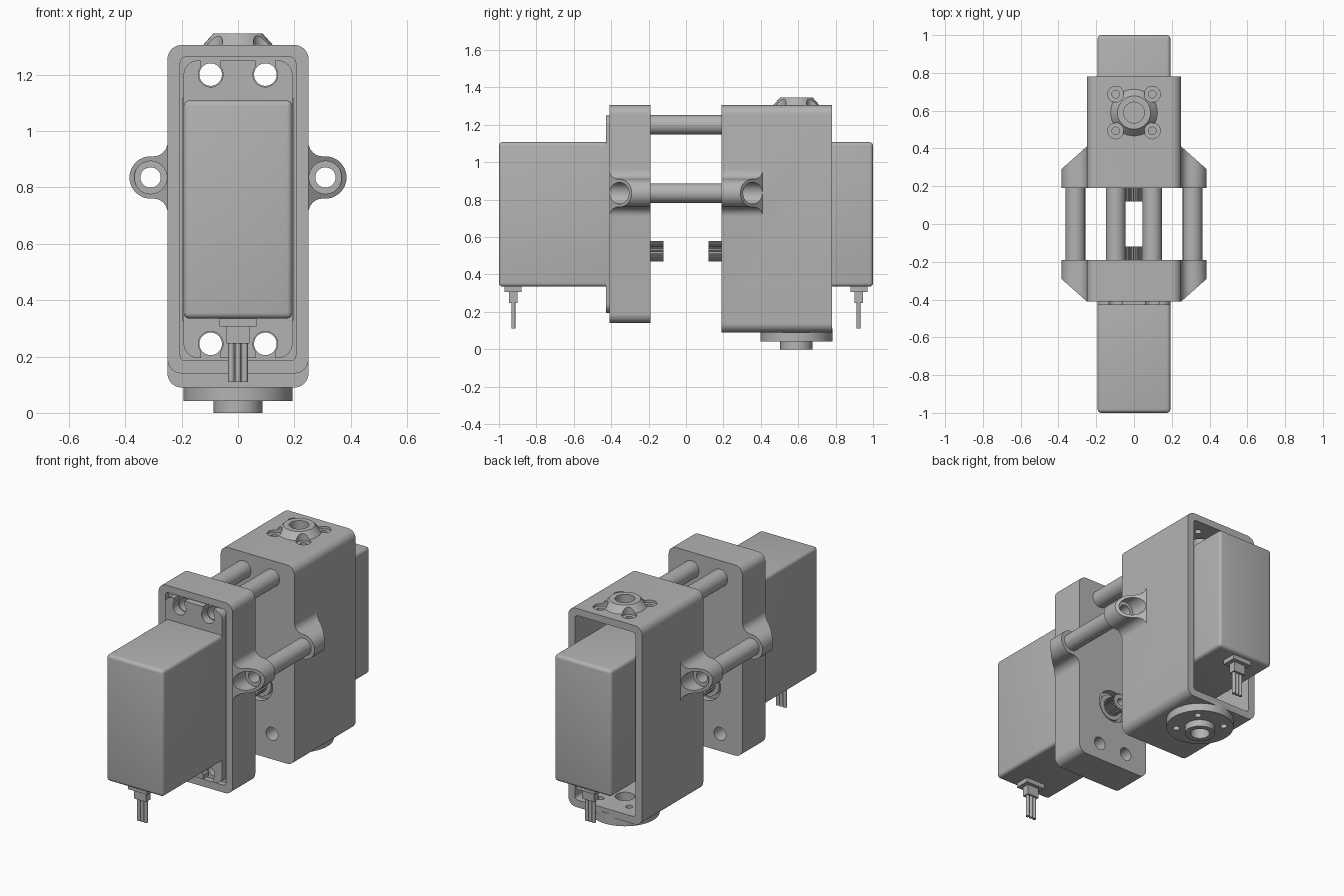
import bpy, bmesh
from math import sin, cos, pi, radians
from mathutils import Vector, Matrix

if "Cube" in bpy.data.objects:
    bpy.data.objects.remove(bpy.data.objects["Cube"])

grey = bpy.data.materials.new("plain grey")
grey.use_nodes = True
COLOUR = (0.45, 0.45, 0.45, 1)
grey.diffuse_color = COLOUR
grey.node_tree.nodes["Principled BSDF"].inputs["Base Color"].default_value = COLOUR


def to_object(name, bm):
    bmesh.ops.recalc_face_normals(bm, faces=bm.faces)
    mesh = bpy.data.meshes.new(name)
    bm.to_mesh(mesh)
    bm.free()
    mesh.materials.append(grey)
    ob = bpy.data.objects.new(name, mesh)
    bpy.context.collection.objects.link(ob)
    return ob


def arc(cx, cz, r, a0, a1, n=8):
    return [(cx + r * cos(radians(a0 + (a1 - a0) * i / n)),
             cz + r * sin(radians(a0 + (a1 - a0) * i / n))) for i in range(n + 1)]


def rounded(hx, z0, z1, r):
    return (arc(hx - r, z1 - r, r, 0, 90) + arc(r - hx, z1 - r, r, 90, 180)
            + arc(r - hx, z0 + r, r, 180, 270) + arc(hx - r, z0 + r, r, 270, 360))


def prism(name, pts, y0, y1):
    """Extrude an x-z outline along y."""
    bm = bmesh.new()
    face = bm.faces.new([bm.verts.new((x, y0, z)) for x, z in pts])
    new = bmesh.ops.extrude_face_region(bm, geom=[face])["geom"]
    bmesh.ops.translate(bm, vec=(0, y1 - y0, 0),
                        verts=[v for v in new if isinstance(v, bmesh.types.BMVert)])
    return to_object(name, bm)


def box(name, hx, y0, y1, z0, z1, x=0):
    return prism(name, [(x - hx, z0), (x + hx, z0), (x + hx, z1), (x - hx, z1)], y0, y1)


def rod(name, r, a, b, r2=None, n=40):
    """Cylinder or cone from point a to point b."""
    a, b = Vector(a), Vector(b)
    bm = bmesh.new()
    turn = (b - a).to_track_quat('Z', 'Y').to_matrix().to_4x4()
    bmesh.ops.create_cone(bm, cap_ends=True, segments=n, radius1=r,
                          radius2=r if r2 is None else r2, depth=(b - a).length,
                          matrix=Matrix.Translation((a + b) / 2) @ turn)
    return to_object(name, bm)


def bake(ob):
    mesh = bpy.data.meshes.new_from_object(ob.evaluated_get(bpy.context.evaluated_depsgraph_get()))
    ob.modifiers.clear()
    ob.data = mesh


def combine(ob, others, op='DIFFERENCE'):
    for other in others:
        mod = ob.modifiers.new("bool", 'BOOLEAN')
        mod.operation, mod.object, mod.solver = op, other, 'EXACT'
        bake(ob)
        bpy.data.objects.remove(other)


def rod_y(r, x, z, y0, y1):
    return rod("cutter", r, (x, y0, z), (x, y1, z))


LUG_X, LUG_Z, HOLE_X, TOP_Z, LOW_Z = 0.31, 0.835, 0.097, 1.2, 0.245
SHAFT_Z, BOSS_Y = 0.525, 0.59


def lug(side, s):
    """Side ear with filleted neck and sloping back."""
    half = arc(0.30, LUG_Z + 0.125, 0.05, 180, 275) + arc(LUG_X, LUG_Z, 0.075, 90, 0, 10)
    half = [(0.22, LUG_Z + 0.125)] + half
    pts = half + [(x, 2 * LUG_Z - z) for x, z in half[-2::-1]]
    ob = prism("lug", [(side * x, z) for x, z in pts], s * 0.19, s * 0.41)
    bm = bmesh.new()
    bm.from_mesh(ob.data)
    cut = bmesh.ops.bisect_plane(bm, geom=bm.verts[:] + bm.edges[:] + bm.faces[:],
                                 plane_co=(side * 0.385, s * 0.29, 0),
                                 plane_no=(side * 0.12, s * 0.135, 0), clear_outer=True)
    edges = [e for e in cut["geom_cut"] if isinstance(e, bmesh.types.BMEdge)]
    bmesh.ops.contextual_create(bm, geom=edges)
    bmesh.ops.recalc_face_normals(bm, faces=bm.faces)
    bm.to_mesh(ob.data)
    bm.free()
    return ob


def bracket(name, s, bottom, depth):
    ob = prism(name, rounded(0.25, bottom, 1.305, 0.05), s * 0.19, s * depth)
    combine(ob, [lug(-1, s), lug(1, s)], 'UNION')
    # stepped pocket for the motor, and the shaft opening
    cuts = [prism("cutter", rounded(0.205, bottom + 0.045, 1.262, 0.02), s * 0.375, s * (depth + 0.1)),
            box("cutter", 0.196, s * 0.225, s * 0.5, 0.33, 1.115),
            rod_y(0.1, 0, SHAFT_Z, s * 0.1, s * 0.3)]
    for side in (-1, 1):
        cuts += [rod_y(0.04, side * HOLE_X, z, s * 0.1, s * 0.5) for z in (TOP_Z, LOW_Z)]
        cuts += [rod_y(0.036, side * LUG_X, LUG_Z, s * 0.1, s * 0.5),
                 rod_y(0.058, side * LUG_X, LUG_Z, s * 0.29, s * 0.5)]
    combine(ob, cuts)
    return ob


def motor(name, s):
    body = box(name + "_body", 0.193, s * 0.23, s, 0.335, 1.108)
    bev = body.modifiers.new("bevel", 'BEVEL')
    bev.width, bev.segments = 0.02, 4
    bake(body)
    # slotted mounting flange
    tab = prism(name + "_flange", rounded(0.193, 0.195, 1.25, 0.05), s * 0.376, s * 0.428)
    cuts = []
    for side in (-1, 1):
        for z, end in ((TOP_Z, 1.3), (LOW_Z, 0.1)):
            cuts += [rod_y(0.044, side * HOLE_X, z, s * 0.3, s * 0.5),
                     box("cutter", 0.035, s * 0.3, s * 0.5, min(z, end), max(z, end), side * HOLE_X)]
    combine(tab, cuts)
    # output collar and toothed shaft
    rod(name + "_collar", 0.08, (0, s * 0.25, SHAFT_Z), (0, s * 0.205, SHAFT_Z))
    teeth = 24
    outline = []
    for i in range(teeth):
        for step, r in ((0, 0.055), (0.4, 0.055), (0.5, 0.047), (0.9, 0.047)):
            a = 2 * pi * (i + step) / teeth
            outline.append((r * cos(a), SHAFT_Z + r * sin(a)))
    shaft = prism(name + "_shaft", outline, s * 0.12, s * 0.22)
    combine(shaft, [rod_y(0.022, 0, SHAFT_Z, s * 0.1, s * 0.19)])
    # cable exit
    box(name + "_cable_plate", 0.065, s * 0.88, s * 0.97, 0.307, 0.337)
    box(name + "_cable_grip", 0.04, s * 0.902, s * 0.946, 0.247, 0.31)
    for i in (-1, 0, 1):
        rod(f"{name}_wire_{i + 2}", 0.011, (i * 0.024, s * 0.923, 0.11), (i * 0.024, s * 0.923, 0.25), n=16)


front = bracket("front_bracket", -1, 0.14, 0.41)
rear = bracket("rear_housing", 1, 0.09, 0.78)
motor("front_motor", -1)
motor("rear_motor", 1)

# top boss and bottom swivel disc
combine(rear, [rod("boss", 0.137, (0, BOSS_Y, 1.29), (0, BOSS_Y, 1.345), 0.088),
               rod("disc", 0.193, (0, BOSS_Y, 0.042), (0, BOSS_Y, 0.11), n=64),
               rod("hub", 0.087, (0, BOSS_Y, 0), (0, BOSS_Y, 0.1))], 'UNION')
cuts = [rod("cutter", 0.055, (0, BOSS_Y, 1.2), (0, BOSS_Y, 1.4)),
        rod("cutter", 0.055, (0, BOSS_Y, -0.1), (0, BOSS_Y, 0.2))]
for x in (-0.097, 0.097):
    for y in (BOSS_Y - 0.097, BOSS_Y + 0.097):
        cuts += [rod("cutter", 0.042, (x, y, 1.29), (x, y, 1.4)),
                 rod("cutter", 0.02, (x, y, 1.2), (x, y, 1.4), n=20),
                 rod("cutter", 0.02, (x, y, -0.1), (x, y, 0.2), n=20)]
combine(rear, cuts)

# hollow spacer tubes
for side, word in ((-1, "right"), (1, "left")):
    for x, z, r, part in ((HOLE_X, TOP_Z, 0.04, "upper"), (LUG_X, LUG_Z, 0.036, "side")):
        tube = rod(f"{word}_{part}_spacer", 0.052, (side * x, -0.19, z), (side * x, 0.19, z))
        combine(tube, [rod_y(r, side * x, z, -0.3, 0.3)])

for ob in bpy.context.collection.objects:
    if ob.type == 'MESH' and ob.data.materials and ob.data.materials[0] == grey:
        bpy.ops.object.select_all(action='DESELECT')
        ob.select_set(True)
        bpy.context.view_layer.objects.active = ob
        bpy.ops.object.shade_smooth_by_angle(angle=radians(30))
